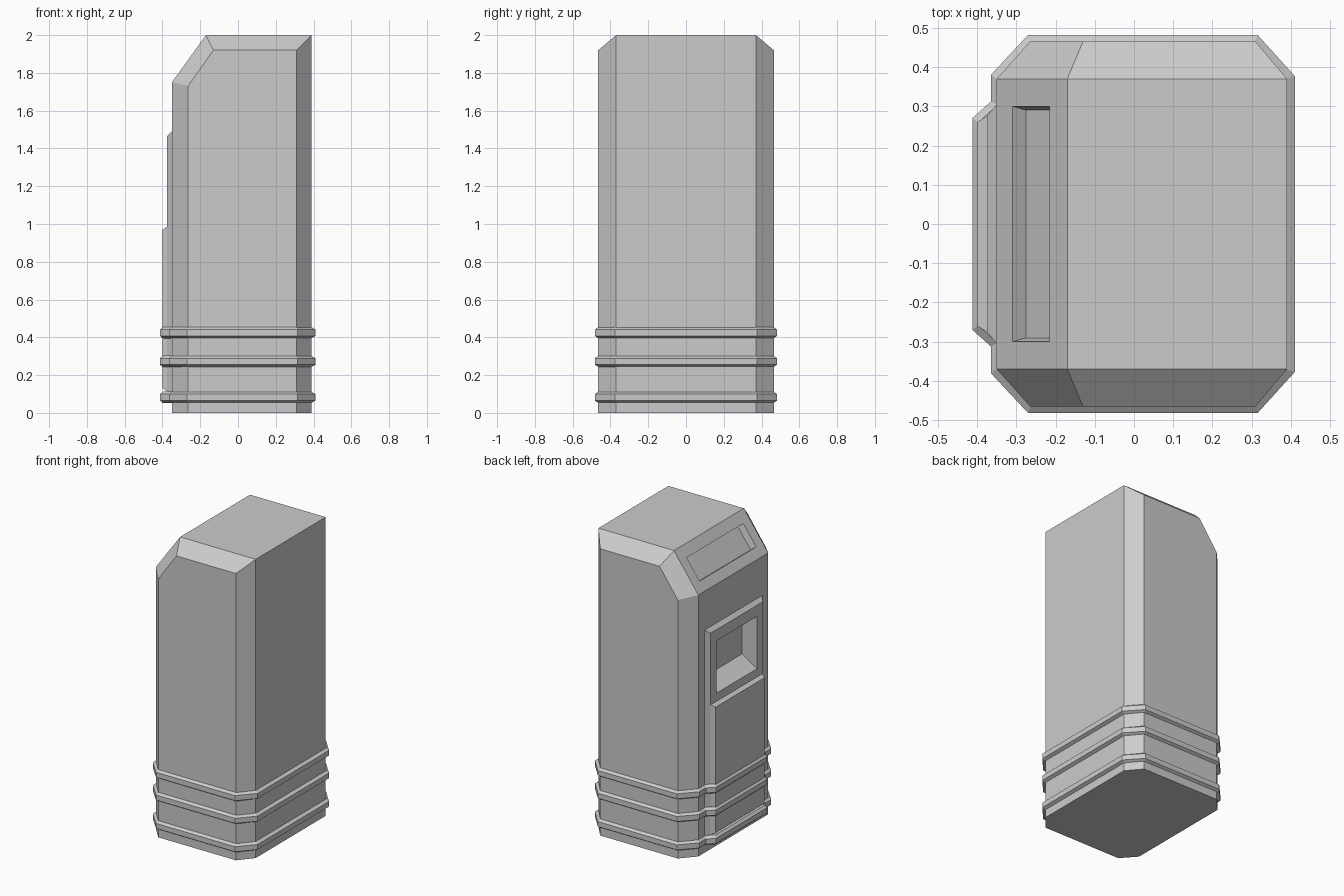
import bpy
import bmesh
from mathutils import Vector

cube = bpy.data.objects.get("Cube")
if cube:
    bpy.data.objects.remove(cube, do_unlink=True)

grey = bpy.data.materials.new("light grey")
grey.use_nodes = True
colour = (0.6, 0.6, 0.6, 1)
grey.diffuse_color = colour
grey.node_tree.nodes["Principled BSDF"].inputs["Base Color"].default_value = colour


def loft(name, rings):
    """Closed solid skinned through rings with equal point counts."""
    bm = bmesh.new()
    loops = [[bm.verts.new(p) for p in ring] for ring in rings]
    for a, b in zip(loops, loops[1:]):
        for i in range(len(a)):
            j = (i + 1) % len(a)
            bm.faces.new((a[i], a[j], b[j], b[i]))
    bm.faces.new(loops[0])
    bm.faces.new(loops[-1])
    bmesh.ops.recalc_face_normals(bm, faces=bm.faces)
    mesh = bpy.data.meshes.new(name)
    bm.to_mesh(mesh)
    bm.free()
    mesh.materials.append(grey)
    obj = bpy.data.objects.new(name, mesh)
    bpy.context.collection.objects.link(obj)
    return obj


def rect(x, half_y, z0, z1):
    return [(x, -half_y, z0), (x, half_y, z0), (x, half_y, z1), (x, -half_y, z1)]


def cut(target, cutter):
    mod = target.modifiers.new("recess", "BOOLEAN")
    mod.operation = "DIFFERENCE"
    mod.solver = "EXACT"
    mod.object = cutter
    bpy.context.view_layer.objects.active = target
    bpy.ops.object.modifier_apply(modifier=mod.name)


# Housing: side profile, drawn in on both flanks to make the chamfers
outer = [(-0.35, 0), (-0.35, 1.75), (-0.17, 2), (0.39, 2), (0.39, 0)]
inner = [(-0.265, 0), (-0.265, 1.73), (-0.13, 1.92), (0.31, 1.92), (0.31, 0)]
sections = [(inner, -0.465), (outer, -0.37), (outer, 0.37), (inner, 0.465)]
body = loft("housing", [[(x, y, z) for x, z in pts] for pts, y in sections])

# Service panel, with the lower door standing further out
panel = loft("upper_panel", [
    rect(-0.345, 0.309, 0.1, 1.494),
    rect(-0.35, 0.305, 0.1, 1.49),
    rect(-0.375, 0.275, 0.115, 1.465)])
loft("lower_door", [
    rect(-0.37, 0.278, 0.115, 0.988),
    rect(-0.375, 0.275, 0.115, 0.985),
    rect(-0.4, 0.26, 0.13, 0.97)])

# Dispensing recess with a sloping floor
tray = loft("tray_cutter", [
    rect(-0.45, 0.215, 1.04, 1.39),
    rect(-0.375, 0.215, 1.04, 1.39),
    rect(-0.265, 0.215, 1.11, 1.39)])

# Shallow display recess, sunk square to the sloping face
low, high = Vector((-0.31, 0, 1.806)), Vector((-0.215, 0, 1.9375))
normal = Vector((-0.25, 0, 0.18)).normalized()


def display_ring(offset, half_y):
    side = Vector((0, half_y, 0))
    return [p + normal * offset + s
            for p, s in ((low, -side), (low, side), (high, side), (high, -side))]


display = loft("display_cutter", [
    display_ring(0.05, 0.3), display_ring(0, 0.3), display_ring(-0.043, 0.29)])

cut(body, tray)
cut(panel, tray)
cut(body, display)
for cutter in (tray, display):
    bpy.data.objects.remove(cutter, do_unlink=True)


# Raised bands wrapping the base and the door
def outline(half, z):
    return [(x, y, z) for x, y in half] + [(x, -y, z) for x, y in reversed(half)]


flush = [(0.385, 0.37), (0.308, 0.462), (-0.263, 0.462),
         (-0.348, 0.368), (-0.348, 0.303), (-0.398, 0.258)]
proud = [(0.41, 0.377), (0.315, 0.482), (-0.27, 0.482),
         (-0.365, 0.38), (-0.365, 0.312), (-0.412, 0.27)]
for name, z in (("lower", 0.052), ("middle", 0.242), ("upper", 0.394)):
    loft(name + "_band", [
        outline(flush, z), outline(proud, z + 0.013),
        outline(proud, z + 0.047), outline(flush, z + 0.062)])
